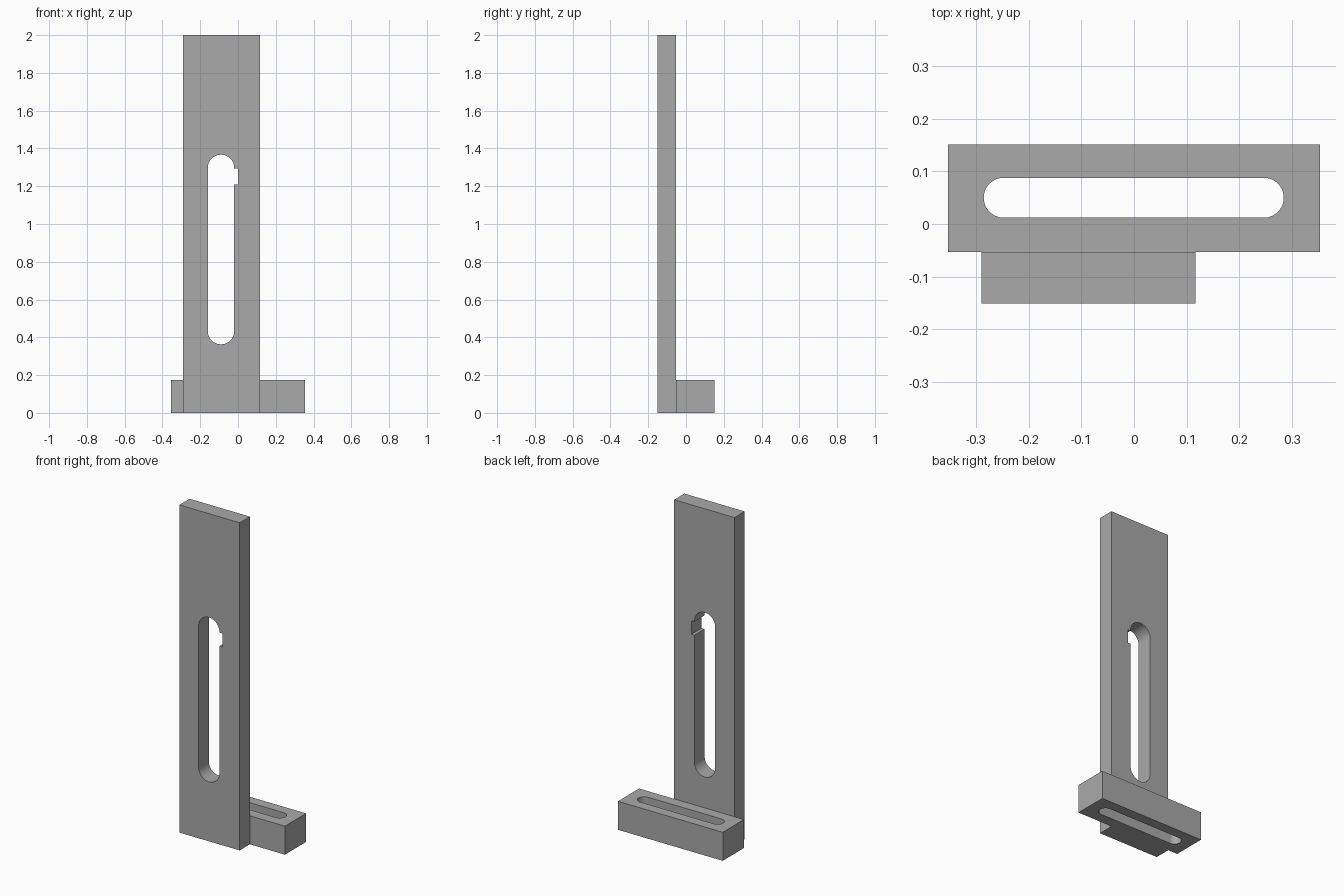
import bpy
import bmesh
from math import pi, cos, sin
from mathutils import Vector

cube = bpy.data.objects.get("Cube")
if cube:
    bpy.data.objects.remove(cube, do_unlink=True)

grey = bpy.data.materials.new("plain grey")
grey.use_nodes = True
colour = (0.4, 0.4, 0.4, 1)
grey.diffuse_color = colour
grey.node_tree.nodes["Principled BSDF"].inputs["Base Color"].default_value = colour


def arc(cx, cy, radius, start, steps=24):
    """Counter-clockwise half circle."""
    angles = [start + pi * i / steps for i in range(steps + 1)]
    return [(cx + radius * cos(a), cy + radius * sin(a)) for a in angles]


def rectangle(u0, u1, v0, v1):
    return [(u0, v0), (u1, v0), (u1, v1), (u0, v1)]


def slotted_block(name, outline, slot, place, depth):
    """Fill the outline around the slot, then extrude it along depth."""
    bm = bmesh.new()
    edges = []
    for loop in (outline, slot):
        verts = [bm.verts.new(place(u, v)) for u, v in loop]
        edges += [bm.edges.new((a, b)) for a, b in zip(verts, verts[1:] + verts[:1])]
    bmesh.ops.triangle_fill(bm, edges=edges, use_beauty=True, normal=Vector(depth).normalized())
    result = bmesh.ops.extrude_face_region(bm, geom=bm.faces[:], use_keep_orig=True)
    moved = [g for g in result["geom"] if isinstance(g, bmesh.types.BMVert)]
    bmesh.ops.translate(bm, verts=moved, vec=depth)
    bmesh.ops.recalc_face_normals(bm, faces=bm.faces[:])
    mesh = bpy.data.meshes.new(name)
    bm.to_mesh(mesh)
    bm.free()
    mesh.materials.append(grey)
    obj = bpy.data.objects.new(name, mesh)
    bpy.context.collection.objects.link(obj)
    bpy.ops.object.select_all(action="DESELECT")
    obj.select_set(True)
    bpy.context.view_layer.objects.active = obj
    bpy.ops.object.shade_smooth_by_angle(angle=pi / 6)
    return obj


# Upright plate: long vertical slot with a small side notch near its top
notch = [(-0.02, 1.21), (0.0, 1.21), (0.0, 1.293), (-0.02, 1.293)]
upright_slot = arc(-0.09, 1.297, 0.07, 0) + arc(-0.09, 0.433, 0.07, pi) + notch
slotted_block("upright_plate", rectangle(-0.29, 0.117, 0, 2), upright_slot,
              lambda u, v: (u, -0.151, v), (0, 0.098, 0))

# Foot block: horizontal slot cut straight down through it
foot_slot = arc(0.247, 0.05, 0.038, -pi / 2) + arc(-0.248, 0.05, 0.038, pi / 2)
slotted_block("foot_block", rectangle(-0.354, 0.354, -0.053, 0.151), foot_slot,
              lambda u, v: (u, v, 0), (0, 0, 0.174))
